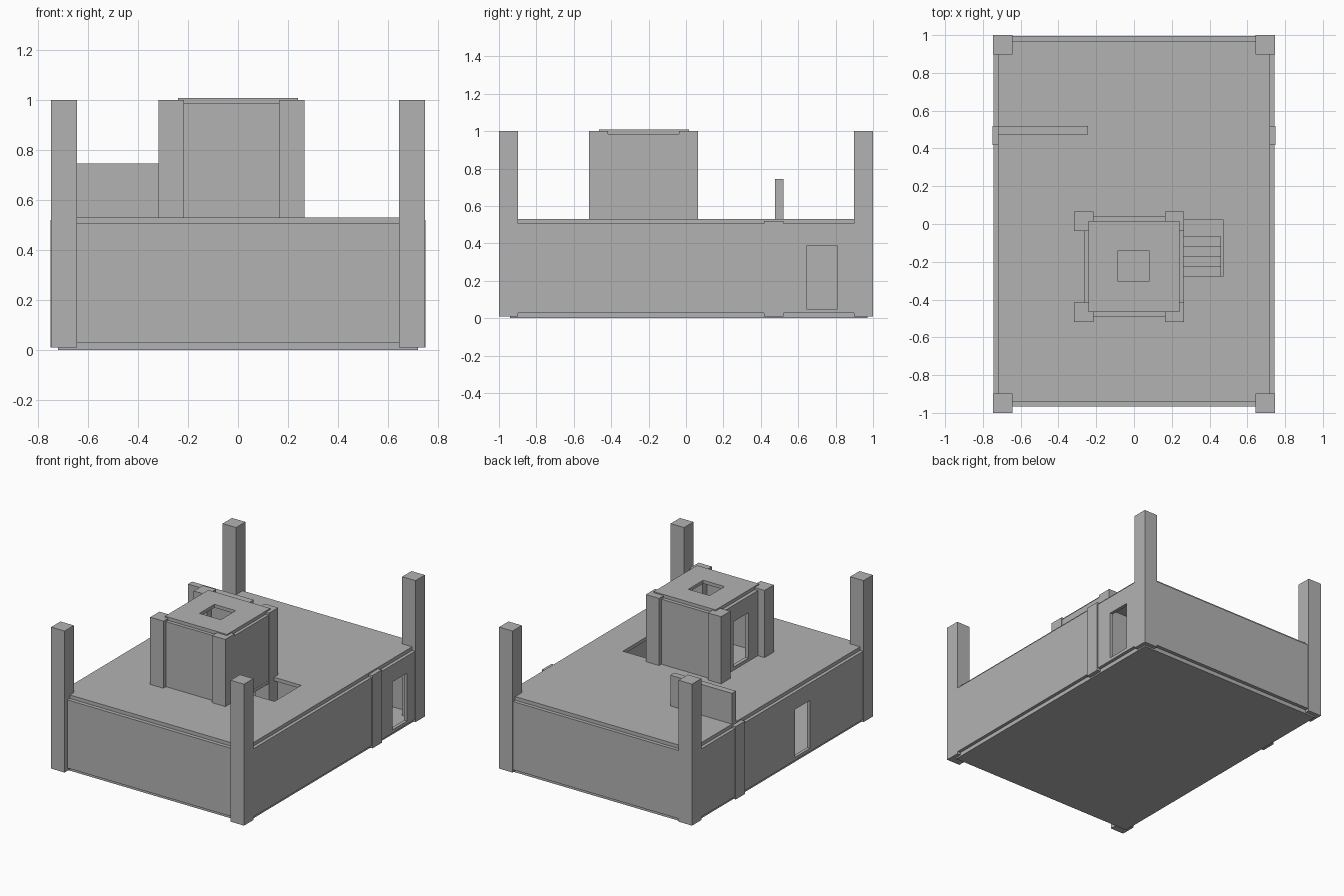
import bpy, bmesh

if "Cube" in bpy.data.objects:
    bpy.data.objects.remove(bpy.data.objects["Cube"])

grey = bpy.data.materials.new("plain_grey")
grey.diffuse_color = (0.45, 0.45, 0.45, 1)
grey.use_nodes = True
grey.node_tree.nodes["Principled BSDF"].inputs["Base Color"].default_value = grey.diffuse_color


def finish(name, bm):
    bmesh.ops.recalc_face_normals(bm, faces=bm.faces)
    me = bpy.data.meshes.new(name)
    bm.to_mesh(me)
    bm.free()
    me.materials.append(grey)
    ob = bpy.data.objects.new(name, me)
    bpy.context.collection.objects.link(ob)
    return ob


def box(name, x0, x1, y0, y1, z0, z1):
    bm = bmesh.new()
    bmesh.ops.create_cube(bm, size=1)
    for v in bm.verts:
        v.co = (x1 if v.co.x > 0 else x0, y1 if v.co.y > 0 else y0, z1 if v.co.z > 0 else z0)
    return finish(name, bm)


def holed_panel(name, axis, d0, d1, outer, hole):
    """Panel normal to axis ('x' or 'z') with one rectangular opening; rects are (u0, u1, v0, v1)."""
    bm = bmesh.new()

    def ring(r, d):
        pts = [(r[0], r[2]), (r[1], r[2]), (r[1], r[3]), (r[0], r[3])]
        return [bm.verts.new((d, u, v) if axis == 'x' else (u, v, d)) for u, v in pts]

    loops = [ring(outer, d0), ring(outer, d1), ring(hole, d1), ring(hole, d0)]
    for k in range(4):
        a, b = loops[k], loops[(k + 1) % 4]
        for i in range(4):
            j = (i + 1) % 4
            bm.faces.new((a[i], a[j], b[j], b[i]))
    return finish(name, bm)


# Lower storey: floor, roof with stair opening
box("floor_slab", -0.72, 0.72, -0.94, 0.97, 0, 0.028)
holed_panel("roof_slab", 'z', 0.505, 0.53, (-0.72, 0.72, -0.94, 0.97), (0.262, 0.475, -0.275, 0.02))

# Lower storey walls, one doorway on each long side
box("front_wall", -0.72, 0.72, -0.966, -0.94, 0.028, 0.505)
box("back_wall", -0.72, 0.72, 0.97, 0.995, 0.028, 0.505)
holed_panel("right_wall", 'x', 0.72, 0.743, (-0.94, 0.97, 0.028, 0.505), (0.645, 0.81, 0.05, 0.385))
holed_panel("left_wall", 'x', -0.743, -0.72, (-0.94, 0.97, 0.028, 0.505), (-0.31, -0.145, 0.05, 0.385))

# Partition and the short screen standing above it
box("partition_wall", -0.72, 0.72, 0.475, 0.52, 0.028, 0.505)
box("roof_screen", -0.72, -0.243, 0.475, 0.52, 0.53, 0.745)

# Corner posts and mid pilasters
for s, side in ((-1, "left"), (1, "right")):
    xa, xb = sorted((s * 0.643, s * 0.747))
    box(side + "_front_post", xa, xb, -1, -0.897, 0.01, 1)
    box(side + "_back_post", xa, xb, 0.897, 1, 0.01, 1)
    box(side + "_pilaster", xa - 0.002 * (s < 0), xb + 0.002 * (s > 0), 0.417, 0.52, 0.01, 0.52)

# Upper room: posts run down to the floor
for x, side in ((-0.317, "left"), (0.163, "right")):
    for y, end in ((-0.518, "front"), (-0.037, "back")):
        box(f"tower_{side}_{end}_post", x, x + 0.102, y, y + 0.102, 0.01, 1)
box("tower_front_wall", -0.24, 0.24, -0.489, -0.465, 0.53, 0.985)
box("tower_back_wall", -0.24, 0.24, 0.015, 0.04, 0.53, 0.985)
box("tower_right_wall", 0.24, 0.261, -0.465, 0.015, 0.53, 0.985)
holed_panel("tower_left_wall", 'x', -0.265, -0.24, (-0.465, 0.015, 0.53, 0.985), (-0.31, -0.145, 0.552, 0.87))
holed_panel("tower_roof", 'z', 0.985, 1.008, (-0.24, 0.24, -0.465, 0.015), (-0.085, 0.08, -0.305, -0.14))

# Stair descending toward the back
for i in range(4):
    y = -0.0650 - 0.0525 * i
    box(f"stair_step_{i + 1}", 0.262, 0.46, y - 0.0525, y, 0.028, 0.128 + 0.1 * i)
